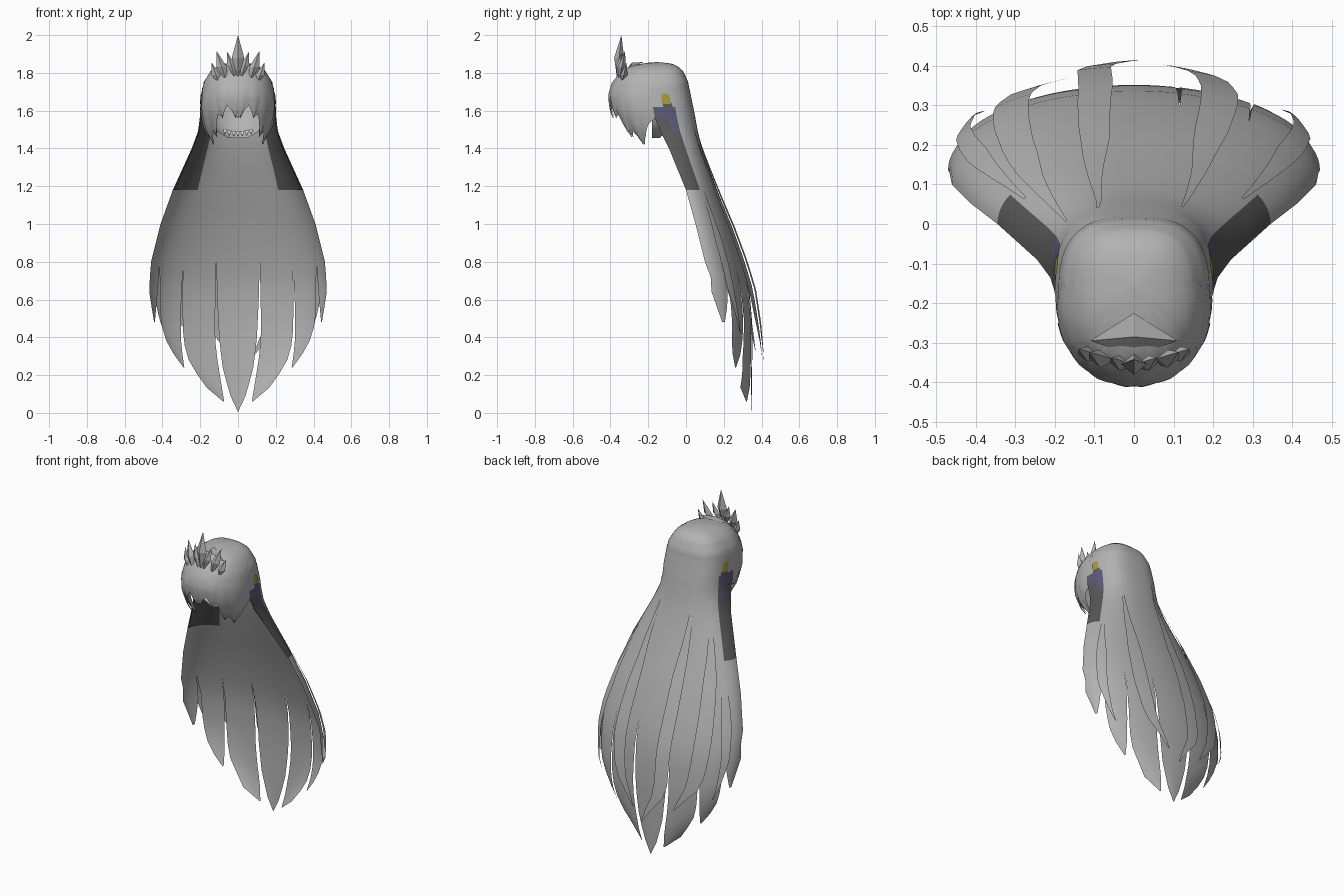
import bpy, bmesh, math
from mathutils import Vector

if "Cube" in bpy.data.objects:
    bpy.data.objects.remove(bpy.data.objects["Cube"])


def material(name, rgb):
    m = bpy.data.materials.new(name)
    m.diffuse_color = (*rgb, 1)
    m.use_nodes = True
    m.node_tree.nodes["Principled BSDF"].inputs["Base Color"].default_value = m.diffuse_color
    return m


HAIR = material("hair grey", (0.45, 0.45, 0.45))
DARK = material("dark grey", (0.10, 0.10, 0.10))
BLUE = material("muted blue", (0.11, 0.105, 0.19))
GOLD = material("dull gold", (0.38, 0.33, 0.05))
WHITE = material("white", (0.95, 0.95, 0.95))


def lerp(table, v):
    """Piecewise linear lookup; table rows are (key, value...)."""
    t = sorted(table)
    if v <= t[0][0]:
        return t[0][1:]
    for a, b in zip(t, t[1:]):
        if v <= b[0]:
            f = (v - a[0]) / (b[0] - a[0])
            return tuple(p + (q - p) * f for p, q in zip(a[1:], b[1:]))
    return t[-1][1:]


def spow(v, e):
    return math.copysign(abs(v) ** e, v)


def finish(name, bm, mats, angle=40):
    bmesh.ops.remove_doubles(bm, verts=bm.verts, dist=1e-5)
    me = bpy.data.meshes.new(name)
    bm.to_mesh(me)
    bm.free()
    for m in mats:
        me.materials.append(m)
    ob = bpy.data.objects.new(name, me)
    bpy.context.collection.objects.link(ob)
    if angle:
        bpy.ops.object.select_all(action='DESELECT')
        ob.select_set(True)
        bpy.context.view_layer.objects.active = ob
        bpy.ops.object.shade_smooth_by_angle(angle=math.radians(angle))
    return ob


def skin(bm, rows, rule=None, flip=False):
    """Skin a grid of points; rule(row, column) gives the material index."""
    vs = [[bm.verts.new(p) for p in r] for r in rows]
    for i in range(len(vs) - 1):
        for j in range(len(vs[0]) - 1):
            q = [vs[i][j], vs[i][j + 1], vs[i + 1][j + 1], vs[i + 1][j]]
            f = bm.faces.new(q[::-1] if flip else q)
            f.material_index = rule(i, j) if rule else 0


def grid(name, rows, mats=(HAIR,), rule=None, flip=False):
    bm = bmesh.new()
    skin(bm, rows, rule, flip)
    return finish(name, bm, mats)


# Long hair cross-section by height: z, half width, side y, back y
SHEET = [(0, .06, .26, .345), (.06, .11, .25, .347), (.15, .20, .24, .35),
         (.24, .30, .225, .35), (.35, .38, .205, .352), (.48, .445, .18, .35),
         (.66, .473, .13, .335), (.8, .46, .10, .30), (1.0, .41, .05, .235),
         (1.18, .345, 0, .165), (1.4, .245, -.09, .085),
         (1.5, .208, -.14, .06), (1.56, .202, -.165, .05),
         (1.62, .200, -.175, .038), (1.66, .1975, -.185, .029), (1.72, .190, -.19, .0175)]


def sheet(a, z, off=0.0):
    w, yf, yb = lerp(SHEET, z)
    e = lerp([(1.1, 1.0), (1.6, .7)], z)[0]
    s, c = spow(math.sin(a), e), spow(math.cos(a), e)
    return ((w + off) * s, yf + (yb - yf + off) * c, z)


# Strand outlines below the solid part: z, inner x, outer x
STRANDS = [
    [(.8, -.115, .115), (.6, -.11, .11), (.4, -.1, .1),
     (.25, -.083, .083), (.1, -.045, .045), (.005, 0, 0)],
    [(.8, .115, .29), (.6, .12, .295), (.4, .122, .29),
     (.3, .112, .272), (.15, .088, .185), (.06, .073, .078)],
    [(.8, .29, .415), (.6, .30, .413), (.48, .304, .411),
     (.35, .3, .369), (.24, .284, .288)],
    [(.8, .415, .46), (.65, .425, .472), (.48, .44, .444)]]
ZS = [1.72, 1.64, 1.62, 1.565, 1.49, 1.4, 1.29, 1.18, 1.09, 1.0, .9]


def strand(bm, table, s, panel):
    n = 2 * (len(table) - 1)
    rows = []
    for z in ZS + [.8 + (table[-1][0] - .8) * k / n for k in range(n + 1)]:
        w = lerp(SHEET, min(z, .8))[0]
        a, b = sorted(math.asin(max(-1, min(1, s * x / w))) for x in lerp(table, z)) \
            if z < .8 else sorted(math.asin(s * x / .46) for x in table[0][1:])
        rows.append([sheet(a + (b - a) * c / 6, z) for c in range(7)])

    def panel_rule(i, j):
        out = j if s > 0 else 5 - j          # 5 is the front edge
        if i == 1:
            return int(1 <= out <= 3)
        if i == 2 or (i == 3 and out <= 2):
            return 2
        return int(3 <= i <= 6)
    skin(bm, rows, panel_rule if panel else None)


# Long hair split into pointed strands, with dark and blue side panels
bm = bmesh.new()
for k, table in enumerate(STRANDS):
    for s in ((1,) if k == 0 else (-1, 1)):
        strand(bm, table, s, k == 3)
finish("long_hair", bm, (HAIR, DARK, BLUE))

# Dark lining and a flush gold patch on each side
for s, label in ((-1, "left"), (1, "right")):
    arc = sorted(s * math.radians(d) for d in range(38, 91, 4))
    grid(label + "_panel_lining",
         [[sheet(a, z, -.006) for a in arc] for z in ZS[3:8]], (DARK,), flip=True)
    patch = []
    for z, a, b in ((1.692, 74, 79), (1.68, 71, 82), (1.655, 70, 82), (1.635, 71, 81)):
        ends = sorted((s * a, s * b))
        patch.append([sheet(math.radians(ends[0] + (ends[1] - ends[0]) * c / 4), z, .004)
                      for c in range(5)])
    grid(label + "_gold_patch", patch, (GOLD,))

# Loose overlay locks: z, first angle, last angle, lift
LOCKS = [
    [(1.58, -20, -18, 0), (1.1, -20, -9, .012), (.7, -16, -6, .03),
     (.42, -17, -7, .05), (.23, 2, 3, .062)],
    [(1.5, -50, -48, 0), (1.1, -52, -38, .012), (.75, -47, -33, .02),
     (.5, -44, -31, .022), (.33, -26, -25, .03)],
    [(1.5, 28, 30, 0), (1.0, 21, 33, .014), (.7, 20, 32, .026),
     (.48, 18, 28, .04), (.3, 11, 12, .052)],
    [(1.25, 58, 60, 0), (.9, 54, 66, .01), (.65, 56, 66, .014), (.42, 58, 59, .022)],
    [(1.25, -60, -58, 0), (.9, -68, -56, .01), (.65, -67, -58, .014),
     (.42, -60, -59, .022)],
]
for i, t in enumerate(LOCKS):
    rows = []
    for k in range(17):
        z = t[0][0] + (t[-1][0] - t[0][0]) * k / 16
        a, b, off = lerp(t, z)
        rows.append([sheet(math.radians(a + (b - a) * c / 4), z, off + .003)
                     for c in range(5)])
    grid(f"loose_lock_{i + 1}", rows)

# Head hair cross-section by height: z, half width, front y, back y
HEAD = [(1.42, .15, -.29, .05), (1.5, .185, -.35, .05), (1.6, .199, -.395, .033),
        (1.68, .195, -.408, .022), (1.75, .182, -.39, .012), (1.81, .145, -.345, -.015),
        (1.84, .10, -.28, -.05), (1.852, .055, -.22, -.09), (1.857, 0, -.16, -.15)]
# Ragged lower hem: degrees from the back, z
HEM = [(0, 1.67), (84, 1.67), (88, 1.58), (92, 1.55), (100, 1.53), (112, 1.47),
       (124, 1.42), (132, 1.49), (140, 1.46), (148, 1.58), (156, 1.57), (164, 1.63),
       (172, 1.6), (180, 1.56)]


def head(deg, z, lift=0.0):
    hx, yf, yb = lerp(HEAD, z)
    a = math.radians(deg)
    e = .7 if abs(deg) < 90 else .95
    return ((hx + lift) * spow(math.sin(a), e),
            (yf + yb) / 2 + ((yb - yf) / 2 + lift) * spow(math.cos(a), e), z)


rows = []
for k in range(15):
    t = (k / 14) ** 1.7
    rows.append([head(d, 1.857 - (1.857 - lerp(HEM, abs(d))[0]) * t)
                 for d in range(-180, 181, 4)])
grid("head_hair", rows)

# Inner bowl seen through the face opening, with a row of white points
BOWL = [(1.72, .16, -.01), (1.62, .165, -.03), (1.54, .15, -.06), (1.49, .11, -.10),
        (1.455, .05, -.14)]
grid("inner_bowl", [[(w * math.sin(a), -.18 + (y + .18) * math.cos(a), z)
                     for a in (math.pi * (k / 16 - .5) for k in range(17))]
                    for z, w, y in BOWL], flip=True)
bm = bmesh.new()
for i in range(-3, 4):
    x, z = i * .023, 1.463 + 2.5 * (i * .023) ** 2
    bm.faces.new([bm.verts.new((x + dx, -.15, z + dz))
                  for dx, dz in ((-.0115, .027), (0, 0), (.0115, .027))])
finish("white_points", bm, (WHITE,), 0)

# Fringe locks: start z, tip z, start angle, tip angle, half width
FRINGE = [(1.77, 1.56, 172, 177, 11), (1.76, 1.56, 152, 157, 11),
          (1.74, 1.46, 136, 141, 12), (1.72, 1.42, 116, 125, 13)]
for i, (z0, z1, d0, d1, hw) in enumerate(FRINGE):
    for s in (-1, 1):
        rows = []
        for k in range(9):
            t = k / 8
            mid, w = s * (d0 + (d1 - d0) * t), hw * (1 - t ** 2.5)
            rows.append([head(mid + w * c / 2, z0 + (z1 - z0) * t,
                              .01 * t ** .5 * (1 - abs(c) / 4)) for c in range(-2, 3)])
        grid(f"fringe_lock_{i + 1}_{'left' if s < 0 else 'right'}", rows)

# Tiara: raised top plate and faceted spikes fanning from the front
bm = bmesh.new()
peak, front = bm.verts.new((0, -.225, 1.857)), bm.verts.new((0, -.335, 1.80))
mid = bm.verts.new((0, -.285, 1.855))
for s in (-1, 1):
    wing = bm.verts.new((s * .11, -.295, 1.83))
    bm.faces.new((peak, mid, wing)[::s])
    bm.faces.new((mid, front, wing)[::s])
finish("tiara_top_plate", bm, (HAIR,), 0)


def spike(name, x, z0, zm, z1, w, lean):
    """Four-sided crystal with its widest ring at zm."""
    bm = bmesh.new()
    y = -.365 + 2.6 * x * x

    def at(z):
        return Vector((x + lean * (z - z0), y + (.1 + abs(lean) * .3) * (z - z0), z))
    m = at(zm)
    lo, hi = bm.verts.new(at(z0)), bm.verts.new(at(z1))
    ring = [bm.verts.new(m + Vector(d)) for d in
            ((w, 0, 0), (0, w * .8, 0), (-w, 0, 0), (0, -w * .8, 0))]
    for i in range(4):
        bm.faces.new((ring[i], ring[(i + 1) % 4], hi))
        bm.faces.new((ring[(i + 1) % 4], ring[i], lo))
    finish(name, bm, (HAIR,), 0)


spike("tiara_spike_middle", 0, 1.77, 1.88, 2.0, .033, 0)
for s in (-1, 1):
    side = "left" if s < 0 else "right"
    for i, (x, z0, zm, z1, w, lean) in enumerate((
            (.015, 1.77, 1.84, 1.91, .024, .3), (.06, 1.75, 1.83, 1.915, .028, .32),
            (.1, 1.74, 1.79, 1.855, .024, .35))):
        spike(f"tiara_spike_{i + 1}_{side}", s * x, z0, zm, z1, w, s * lean)
